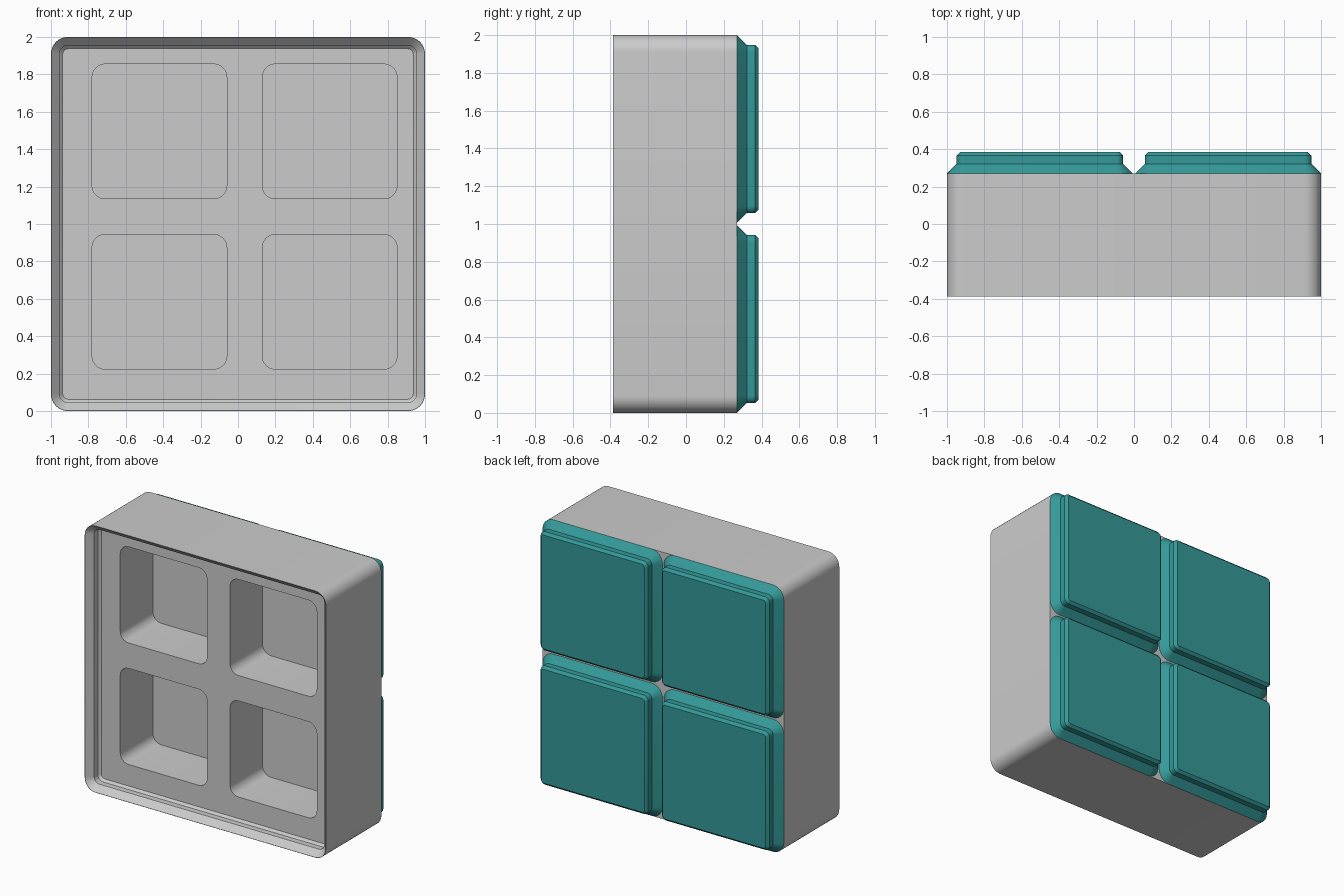
import bpy, bmesh, math

if "Cube" in bpy.data.objects:
    bpy.data.objects.remove(bpy.data.objects["Cube"])


def rounded_ring(cx, cz, hw, hh, r, seg=8):
    """Rounded rectangle outline in the XZ plane."""
    pts = []
    for i, (sx, sz) in enumerate([(1, 1), (-1, 1), (-1, -1), (1, -1)]):
        for k in range(seg + 1):
            a = math.pi / 2 * (i + k / seg)
            pts.append((cx + sx * (hw - r) + r * math.cos(a),
                        cz + sz * (hh - r) + r * math.sin(a)))
    return pts


def loft(name, cx, cz, hw, hh, profile):
    """Closed solid from (y, inset, corner radius) sections."""
    bm = bmesh.new()
    rings = []
    for y, inset, r in profile:
        pts = rounded_ring(cx, cz, hw - inset, hh - inset, r)
        rings.append([bm.verts.new((x, y, z)) for x, z in pts])
    n = len(rings[0])
    for a, b in zip(rings, rings[1:]):
        for i in range(n):
            j = (i + 1) % n
            bm.faces.new((a[i], a[j], b[j], b[i]))
    bm.faces.new(rings[0])
    bm.faces.new(rings[-1])
    bmesh.ops.recalc_face_normals(bm, faces=bm.faces)
    me = bpy.data.meshes.new(name)
    bm.to_mesh(me)
    bm.free()
    ob = bpy.data.objects.new(name, me)
    bpy.context.collection.objects.link(ob)
    return ob


def activate(ob):
    bpy.ops.object.select_all(action='DESELECT')
    ob.select_set(True)
    bpy.context.view_layer.objects.active = ob


def smooth(ob):
    activate(ob)
    bpy.ops.object.shade_smooth_by_angle(angle=math.radians(25))


# Body with stepped stacking lip around the recessed front
body = loft("bin_body", 0, 1, 1, 1, [
    (0.27, 0, 0.09), (-0.387, 0, 0.09), (-0.387, 0.002, 0.088),
    (-0.341, 0.046, 0.045), (-0.298, 0.046, 0.045), (-0.281, 0.063, 0.028)])

# Four rounded pockets cut into the recessed face
for cx in (-0.42, 0.49):
    for cz in (0.584, 1.495):
        cutter = loft("pocket_cutter", cx, cz, 0.36, 0.36,
                      [(-0.34, 0, 0.07), (0.105, 0, 0.07)])
        cutter.hide_render = True
        mod = body.modifiers.new("pocket", 'BOOLEAN')
        mod.operation = 'DIFFERENCE'
        mod.solver = 'EXACT'
        mod.object = cutter
        activate(body)
        bpy.ops.object.modifier_apply(modifier=mod.name)
        bpy.data.objects.remove(cutter)
smooth(body)

# Four stepped teal feet on the back
teal = bpy.data.materials.new("teal")
teal.diffuse_color = (0.035, 0.32, 0.32, 1)
teal.use_nodes = True
teal.node_tree.nodes["Principled BSDF"].inputs["Base Color"].default_value = teal.diffuse_color
for sx in (-1, 1):
    for sz in (-1, 1):
        foot = loft("base_foot", sx * 0.503, 1 + sz * 0.503, 0.497, 0.497, [
            (0.27, 0, 0.09), (0.322, 0.0515, 0.0385),
            (0.366, 0.0515, 0.0385), (0.385, 0.0705, 0.02)])
        foot.data.materials.append(teal)
        smooth(foot)
